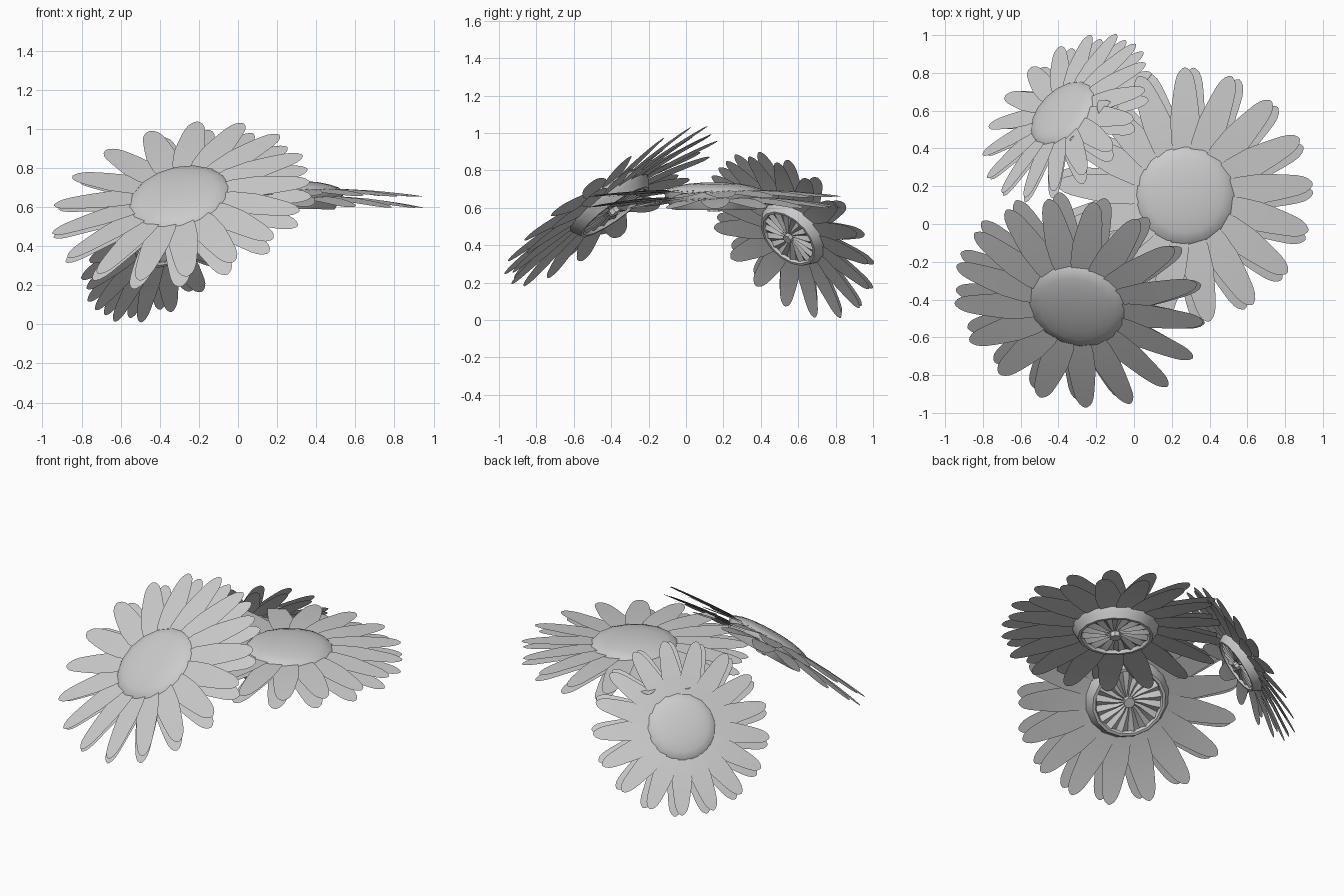
import bpy, bmesh, math
from mathutils import Vector, Matrix

if "Cube" in bpy.data.objects:
    bpy.data.objects.remove(bpy.data.objects["Cube"])

PETALS = 17
# petal outline: distance from centre, half width
OUTLINE = [(0.10, 0.022), (0.20, 0.052), (0.28, 0.072), (0.40, 0.078), (0.48, 0.070),
           (0.55, 0.061), (0.60, 0.053), (0.635, 0.043), (0.66, 0.029), (0.675, 0.012), (0.679, 0.002)]
# seed head profile: radius, height
HEAD = [(0.0, 0.066), (0.07, 0.064), (0.14, 0.058), (0.20, 0.047), (0.245, 0.032), (0.266, 0.012),
        (0.262, -0.012), (0.245, -0.045), (0.225, -0.08), (0.208, -0.08), (0.20, -0.06)]


def finish(name, bm, matrix, angle=40):
    bmesh.ops.remove_doubles(bm, verts=bm.verts, dist=1e-5)
    mesh = bpy.data.meshes.new(name)
    bm.to_mesh(mesh)
    bm.free()
    obj = bpy.data.objects.new(name, mesh)
    bpy.context.collection.objects.link(obj)
    obj.matrix_world = matrix
    bpy.ops.object.select_all(action='DESELECT')
    obj.select_set(True)
    bpy.context.view_layer.objects.active = obj
    bpy.ops.object.shade_smooth_by_angle(angle=math.radians(angle))


def petal_ring(name, matrix, phase, height, droop):
    # overlapping petals, each rolled slightly so they fan round the head
    bm = bmesh.new()
    for i in range(PETALS):
        turn = Matrix.Rotation(phase + i * math.tau / PETALS, 3, 'Z')
        rows = []
        for r, w in OUTLINE:
            z = height - droop * (max(r - 0.2, 0) / 0.48) ** 1.6
            rows.append([bm.verts.new(turn @ Vector((r, s * w, z + 0.08 * s * w)))
                         for s in (-1, -0.5, 0, 0.5, 1)])
        for a, b in zip(rows, rows[1:]):
            for j in range(4):
                bm.faces.new((a[j], b[j], b[j + 1], a[j + 1]))
    finish(name, bm, matrix)


def seed_head(name, matrix):
    # domed top and tapered drum, open underneath
    bm = bmesh.new()
    verts = [bm.verts.new((r, 0, z)) for r, z in HEAD]
    edges = [bm.edges.new(p) for p in zip(verts, verts[1:])]
    bmesh.ops.spin(bm, geom=verts + edges, cent=(0, 0, 0), axis=(0, 0, 1),
                   angle=math.tau, steps=16)
    bmesh.ops.remove_doubles(bm, verts=bm.verts, dist=1e-5)
    bmesh.ops.recalc_face_normals(bm, faces=bm.faces)
    finish(name, bm, matrix)


def pleats(name, matrix):
    # radial folds closing the underside
    bm = bmesh.new()
    n = PETALS * 2
    rings = []
    for r, fold, twist in ((0.02, 0.0, 0.0), (0.08, 0.008, 0.12), (0.15, 0.012, 0.2), (0.206, 0.008, 0.22)):
        rings.append([bm.verts.new((r * math.cos(k * math.tau / n + twist), r * math.sin(k * math.tau / n + twist),
                                    -0.06 + (fold if k % 2 else -fold))) for k in range(n)])
    for a, b in zip(rings, rings[1:]):
        for k in range(n):
            bm.faces.new((a[k], a[(k + 1) % n], b[(k + 1) % n], b[k]))
    finish(name, bm, matrix, 25)


def stem_stub(name, matrix):
    bm = bmesh.new()
    bmesh.ops.create_cone(bm, cap_ends=True, segments=8, radius1=0.034, radius2=0.034, depth=0.05,
                          matrix=Matrix.Translation((0, 0, -0.065)))
    finish(name, bm, matrix)


# name, centre, facing direction, scale, petal phase in degrees
FLOWERS = [("right_flower", (0.27, 0.15, 0.67), (0.01, 0.0, 1), 1.0, 90),
           ("front_flower", (-0.297, -0.425, 0.64), (-0.20, -0.57, 0.795), 0.995, 100),
           ("back_flower", (-0.372, 0.58, 0.47), (-0.577, 0.577, 0.577), 0.785, 45)]

for label, centre, facing, scale, phase in FLOWERS:
    rot = Vector((0, 0, 1)).rotation_difference(Vector(facing)).to_matrix().to_4x4()
    m = Matrix.Translation(centre) @ rot @ Matrix.Scale(scale, 4)
    a = math.radians(phase)
    petal_ring(label + "_upper_petals", m, a, 0.02, 0.03)
    petal_ring(label + "_lower_petals", m, a - math.radians(4), -0.018, 0.05)
    seed_head(label + "_seed_head", m)
    pleats(label + "_pleats", m)
    stem_stub(label + "_stem_stub", m)
